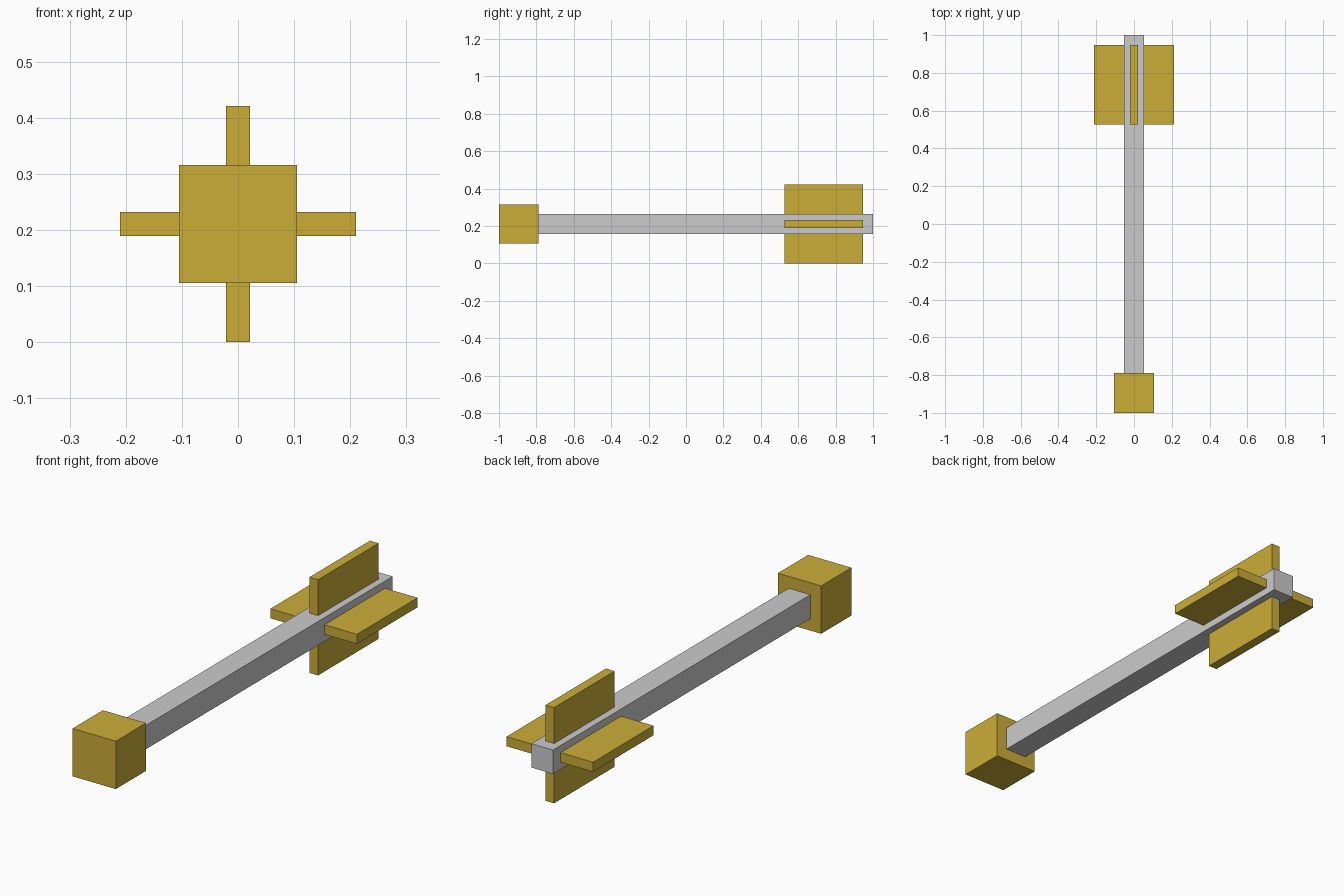
import bpy
from math import radians
from mathutils import Matrix, Vector

if "Cube" in bpy.data.objects:
    bpy.data.objects.remove(bpy.data.objects["Cube"])

U = 2 / 19           # shaft thickness, the base unit of the model
AXIS_Z = 2 * U       # height of the shaft axis

gold = bpy.data.materials.new("gold")
gold.diffuse_color = (0.60, 0.42, 0.04, 1)
gold.use_nodes = True
gold.node_tree.nodes["Principled BSDF"].inputs["Base Color"].default_value = gold.diffuse_color


def box(name, lo, hi, mat=None, roll=0):
    """Box between two corners given relative to the shaft axis, rolled about it."""
    lo, hi = Vector(lo), Vector(hi)
    bpy.ops.mesh.primitive_cube_add(size=1)
    ob = bpy.context.object
    ob.name = name
    ob.data.transform(Matrix.Translation((0, 0, AXIS_Z))
                      @ Matrix.Rotation(radians(roll), 4, 'Y')
                      @ Matrix.Translation((lo + hi) / 2)
                      @ Matrix.Diagonal((*(hi - lo), 1)))
    if mat:
        ob.data.materials.append(mat)
    return ob


# Square shaft, running back from the head
box("shaft", (-U / 2, -1 + 2 * U, -U / 2), (U / 2, 1, U / 2))

# Cube head at the front
box("head", (-U, -1, -U), (U, -1 + 2 * U, U), gold)

# Four fins around the rear of the shaft
for name, roll in (("top", 0), ("right", 90), ("bottom", 180), ("left", 270)):
    box(f"fin_{name}", (-0.2 * U, 1 - 4.5 * U, U / 2),
        (0.2 * U, 1 - 0.5 * U, 2 * U), gold, roll)
